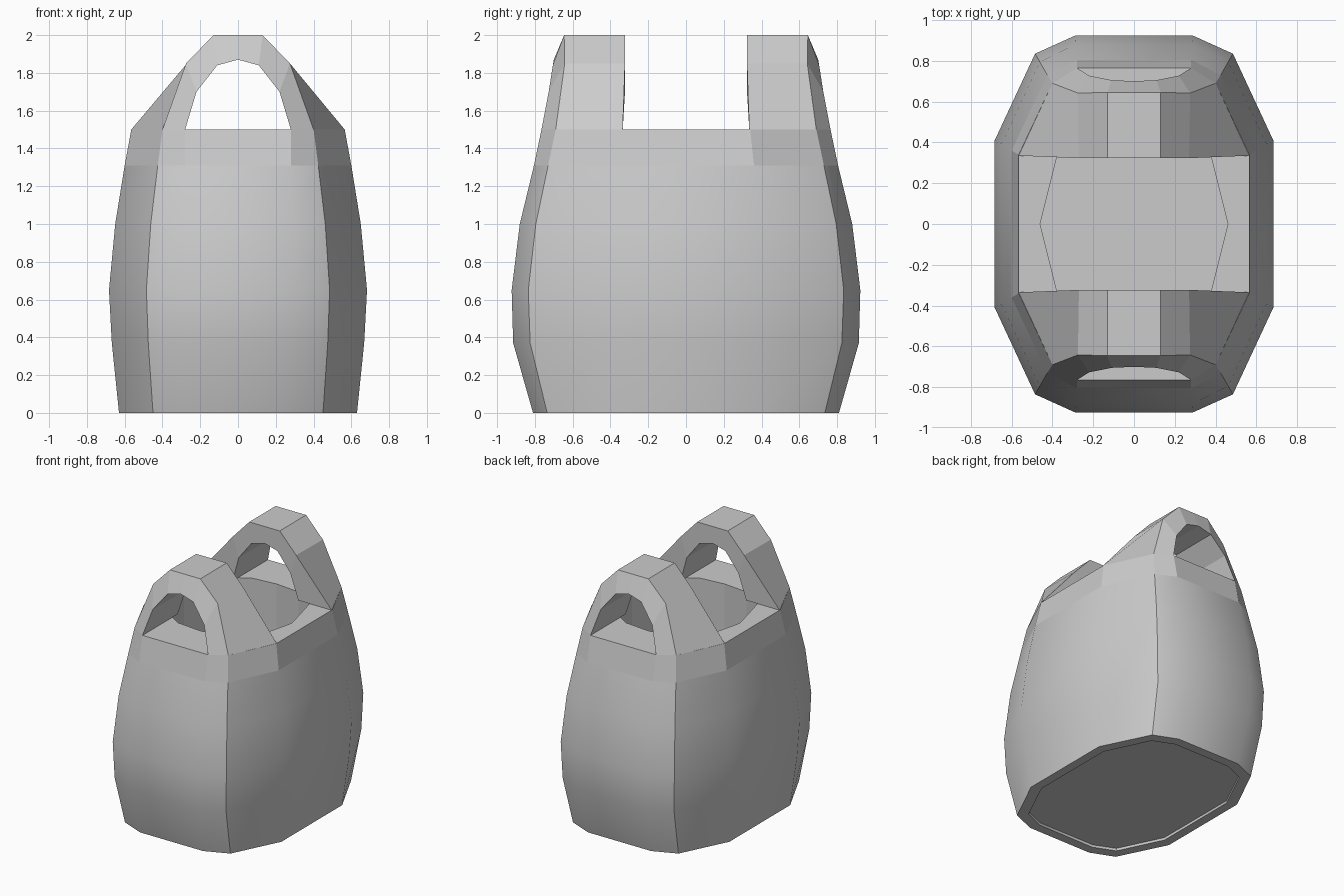
import bpy, bmesh

if "Cube" in bpy.data.objects:
    bpy.data.objects.remove(bpy.data.objects["Cube"])


def ring(z, hx, sy, cx, cy, fx, hy):
    """Twelve-sided outline from one quarter: side, corner and front points."""
    q = [(hx, sy), (cx, cy), (fx, hy)]
    pts = q + [(-x, y) for x, y in reversed(q)]
    pts += [(-x, -y) for x, y in pts]
    return [(x, y, z) for x, y in pts]


def add_loop(bm, pts):
    return [bm.verts.new(p) for p in pts]


def skin(bm, a, b, closed=True):
    n = len(a)
    for i in range(n if closed else n - 1):
        j = (i + 1) % n
        bm.faces.new((a[i], a[j], b[j], b[i]))


def finish(bm, name, smooth=False):
    bmesh.ops.recalc_face_normals(bm, faces=bm.faces)
    me = bpy.data.meshes.new(name)
    bm.to_mesh(me)
    bm.free()
    ob = bpy.data.objects.new(name, me)
    bpy.context.collection.objects.link(ob)
    if smooth:
        bpy.ops.object.select_all(action='DESELECT')
        ob.select_set(True)
        bpy.context.view_layer.objects.active = ob
        bpy.ops.object.shade_smooth_by_angle(angle=0.55)
    return ob


shoulder = ring(1.31, 0.60, 0.36, 0.425, 0.73, 0.28, 0.805)

# Bulging body with a slightly recessed underside
base = ring(0, 0.63, 0.37, 0.45, 0.735, 0.27, 0.81)
levels = [
    [(x * 0.89, y * 0.91, 0.02) for x, y, z in base],
    [(x * 0.89, y * 0.91, 0.0) for x, y, z in base],
    base,
    ring(0.37, 0.668, 0.40, 0.475, 0.825, 0.285, 0.915),
    ring(0.65, 0.683, 0.41, 0.485, 0.835, 0.29, 0.923),
    ring(1.0, 0.65, 0.39, 0.462, 0.795, 0.287, 0.88),
    shoulder,
]
bm = bmesh.new()
loops = [add_loop(bm, p) for p in levels]
for a, b in zip(loops, loops[1:]):
    skin(bm, a, b)
bm.faces.new(list(reversed(loops[0])))
finish(bm, "body", smooth=True)

# Faceted collar, flat rim and deep basin
bm = bmesh.new()
low = add_loop(bm, shoulder)
rim = add_loop(bm, ring(1.5, 0.565, 0.34, 0.40, 0.69, 0.28, 0.765))
skin(bm, low, rim)
half = [(0.46, 0), (0.375, 0.34), (0.20, 0.45), (0, 0.47), (-0.20, 0.45), (-0.375, 0.34)]
mouth_pts = half + [(-x, -y) for x, y in half]
mouth = add_loop(bm, [(x, y, 1.5) for x, y in mouth_pts])
floor = add_loop(bm, [(x, y, 0.12) for x, y in mouth_pts])
skin(bm, mouth, floor)
floor_face = bm.faces.new(floor)
edges = [bm.edges.get((l[i], l[i - 1])) for l in (rim, mouth) for i in range(12)]
bmesh.ops.triangle_fill(bm, edges=edges, use_beauty=True, normal=(0, 0, 1))
finish(bm, "collar_and_basin")

# Arched handles: sections go outer-inside, outer-front, hole-front, hole-inside
sections = [
    [(0.565, 0.335, 1.5), (0.40, 0.69, 1.5), (0.28, 0.765, 1.5), (0.28, 0.335, 1.5)],
    [(0.27, 0.323, 1.85), (0.275, 0.642, 1.85), (0.22, 0.727, 1.70), (0.22, 0.323, 1.70)],
    [(0.13, 0.323, 2.0), (0.13, 0.645, 2.0), (0.11, 0.705, 1.84), (0.11, 0.323, 1.84)],
    [(0, 0.323, 2.0), (0, 0.645, 2.0), (0, 0.70, 1.87), (0, 0.323, 1.87)],
]
arch = sections + [[(-x, y, z) for x, y, z in s] for s in reversed(sections[:-1])]
for name, side in (("front_handle", -1), ("back_handle", 1)):
    bm = bmesh.new()
    loops = [add_loop(bm, [(x, y * side, z) for x, y, z in s]) for s in arch]
    for a, b in zip(loops, loops[1:]):
        skin(bm, a, b)
    finish(bm, name)
